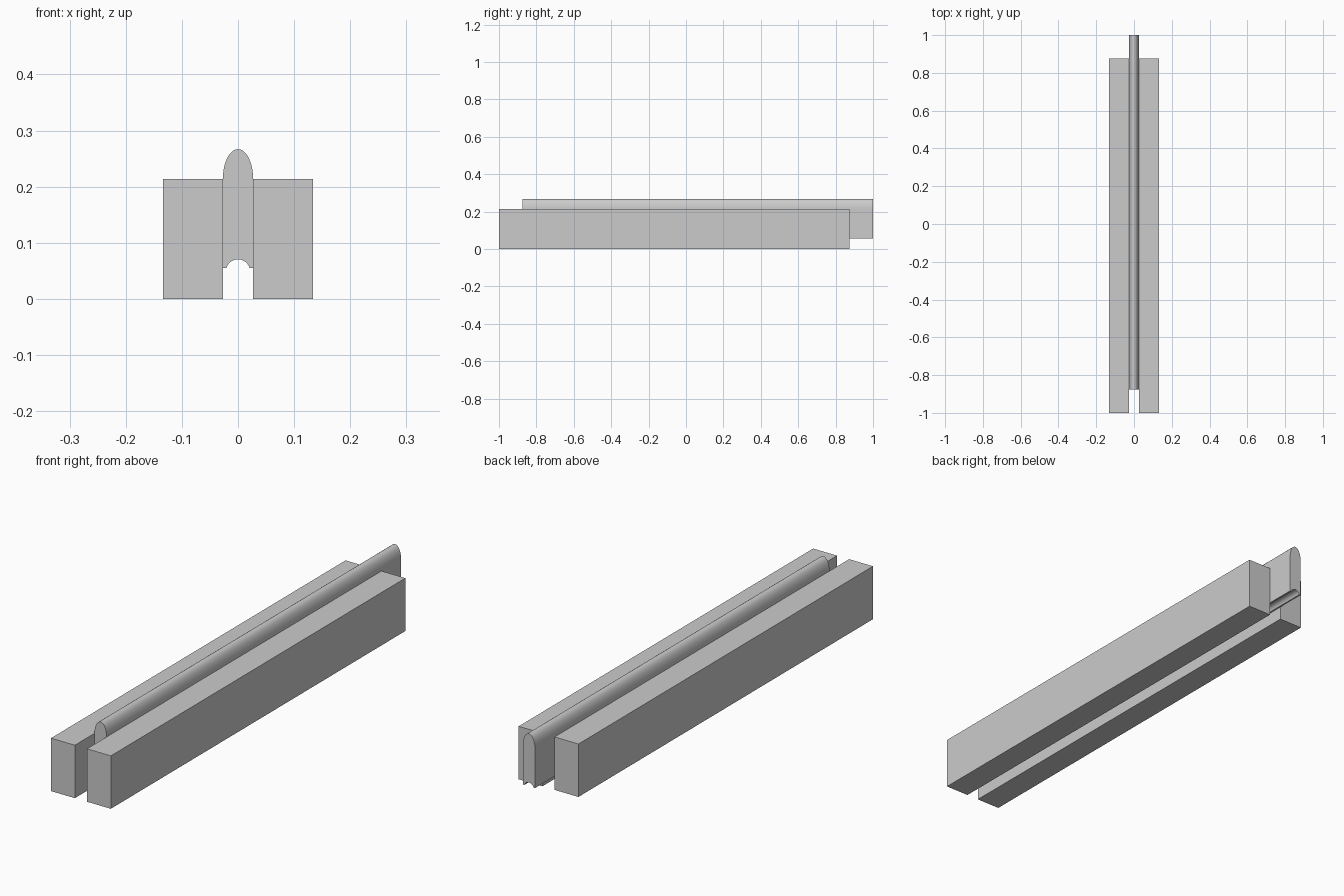
import bpy, bmesh
from math import sin, cos, pi, radians, asin

if "Cube" in bpy.data.objects:
    bpy.data.objects.remove(bpy.data.objects["Cube"])


def extrude_profile(name, pts, y0, y1):
    """Closed x/z profile extruded along y."""
    bm = bmesh.new()
    face = bm.faces.new([bm.verts.new((x, y0, z)) for x, z in pts])
    geom = bmesh.ops.extrude_face_region(bm, geom=[face])["geom"]
    moved = [v for v in geom if isinstance(v, bmesh.types.BMVert)]
    bmesh.ops.translate(bm, verts=moved, vec=(0, y1 - y0, 0))
    bmesh.ops.recalc_face_normals(bm, faces=bm.faces)
    mesh = bpy.data.meshes.new(name)
    bm.to_mesh(mesh)
    bm.free()
    obj = bpy.data.objects.new(name, mesh)
    bpy.context.collection.objects.link(obj)
    return obj


INNER, OUTER, HEIGHT = 0.027, 0.1333, 0.2133
SLIDE = 0.875  # the rail is shifted back relative to the blocks

# Side blocks, one on each side of the rail
for side, s in (("left", -1), ("right", 1)):
    extrude_profile(side + "_block",
                    [(s * INNER, 0), (s * OUTER, 0), (s * OUTER, HEIGHT), (s * INNER, HEIGHT)],
                    -1, SLIDE)

# Sliding rail: domed top, straight sides, arched groove underneath
BOTTOM, TOP, SPRING = 0.055, 0.267, 0.2133
GROOVE_HALF, GROOVE_R, GROOVE_TOP = 0.0205, 0.0215, 0.0705
N = 24
dome = [(INNER * cos(pi * i / N), SPRING + (TOP - SPRING) * sin(pi * i / N))
        for i in range(N + 1)]
span = asin(GROOVE_HALF / GROOVE_R)
groove = []
for i in range(17):
    a = span * (i / 8 - 1)
    groove.append((GROOVE_R * sin(a), GROOVE_TOP - GROOVE_R * (1 - cos(a))))
groove[0] = (-GROOVE_HALF, BOTTOM)
groove[-1] = (GROOVE_HALF, BOTTOM)
rail = extrude_profile("sliding_rail",
                       dome + [(-INNER, BOTTOM)] + groove + [(INNER, BOTTOM)],
                       -SLIDE, 1)

# Smooth the rounded surfaces, keep the ends sharp
bpy.context.view_layer.objects.active = rail
rail.select_set(True)
bpy.ops.object.shade_smooth_by_angle(angle=radians(30))
